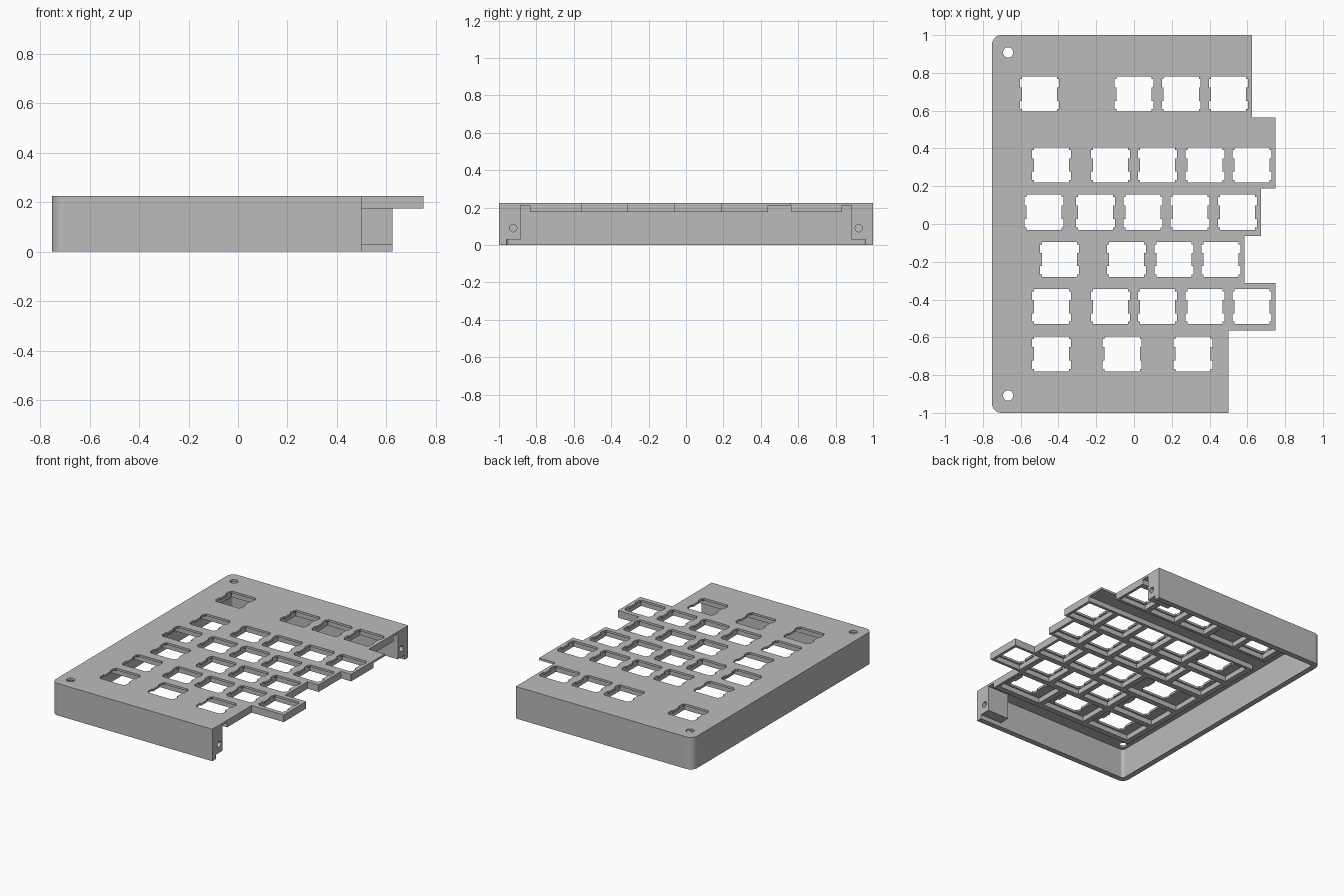
import bpy, bmesh
from math import pi, cos, sin

if "Cube" in bpy.data.objects:
    bpy.data.objects.remove(bpy.data.objects["Cube"], do_unlink=True)

# One plain grey for the whole case
GREY = (0.5, 0.5, 0.5, 1)
grey = bpy.data.materials.new("case_grey")
grey.use_nodes = True
grey.diffuse_color = GREY
grey.node_tree.nodes["Principled BSDF"].inputs["Base Color"].default_value = GREY

# Main dimensions
LEFT, END, WALL = -0.752, 1.0, 0.04
RIB_Z, PLATE_Z, TOP = 0.175, 0.21, 0.225
GRID_LEFT, PITCH, RIB = -0.625, 0.25, 0.02
FRONT_X, BACK_X = 0.5, 0.625

# Key rows, back to front: y centre, key centre line splits, blank cell indices
ROWS = [
    (0.6875, [-0.375, -0.125, 0.125, 0.375, 0.625], [1]),
    (0.3125, [-0.25, 0, 0.25, 0.5, 0.75], []),
    (0.0625, [-0.328, -0.078, 0.172, 0.422, 0.672], []),
    (-0.1875, [-0.164, 0.086, 0.336, 0.586], []),
    (-0.4375, [-0.25, 0, 0.25, 0.5, 0.75], []),
    (-0.6875, [-0.25, 0.125, 0.5], []),
]


def rect(x0, x1, y0, y1):
    return [(x0, y0), (x1, y0), (x1, y1), (x0, y1)]


def arc(cx, cy, r, start, end, n):
    return [(cx + r * cos(start + (end - start) * i / n),
             cy + r * sin(start + (end - start) * i / n)) for i in range(n + 1)]


def circle(cx, cy, r):
    return arc(cx, cy, r, 0, 2 * pi, 24)[:-1]


def extrude(name, loops, low, high, along_x=False):
    """Fill nested outlines (inner ones are holes) and extrude them to a solid."""
    curve = bpy.data.curves.new(name, 'CURVE')
    curve.dimensions = '2D'
    curve.fill_mode = 'BOTH'
    curve.extrude = (high - low) / 2
    for loop in loops:
        spline = curve.splines.new('POLY')
        spline.points.add(len(loop) - 1)
        for point, (x, y) in zip(spline.points, loop):
            point.co = (x, y, 0, 1)
        spline.use_cyclic_u = True
    helper = bpy.data.objects.new(name + "_profile", curve)
    bpy.context.collection.objects.link(helper)
    graph = bpy.context.evaluated_depsgraph_get()
    mesh = bpy.data.meshes.new_from_object(helper.evaluated_get(graph))
    bpy.data.objects.remove(helper, do_unlink=True)

    bm = bmesh.new()
    bm.from_mesh(mesh)
    bmesh.ops.remove_doubles(bm, verts=bm.verts, dist=0.0002)
    bmesh.ops.recalc_face_normals(bm, faces=bm.faces)
    for face in bm.faces:
        face.smooth = False
    bm.to_mesh(mesh)
    bm.free()

    mesh.materials.clear()
    mesh.materials.append(grey)
    obj = bpy.data.objects.new(name, mesh)
    bpy.context.collection.objects.link(obj)
    mid = (low + high) / 2
    if along_x:
        obj.rotation_euler = (pi / 2, 0, pi / 2)
        obj.location.x = mid
    else:
        obj.location.z = mid
    return obj


def switch_hole(cx, cy):
    """Square cutout with two clip notches on each side."""
    h, notch, y0, y1 = 0.093, 0.103, 0.035, 0.08
    side = [(h, -h), (h, -y1), (notch, -y1), (notch, -y0), (h, -y0),
            (h, y0), (notch, y0), (notch, y1), (h, y1), (h, h)]
    return [(cx + x, cy + y) for x, y in side] + [(cx - x, cy - y) for x, y in side]


# Sort every row into cells, key cutouts and rib pockets
half = PITCH / 2
holes, pockets = [], []
for cy, splits, blanks in ROWS:
    row_pockets = []
    for i, (x0, x1) in enumerate(zip([GRID_LEFT] + splits, splits)):
        row_pockets.append(rect(x0 + RIB, x1 - RIB, cy - half + RIB, cy + half - RIB))
        if i not in blanks:
            holes.append(switch_hole((x0 + x1) / 2, cy))
    pockets.append(row_pockets)


def staircase(rows):
    """Stepped right edge, running from the front row to the back row."""
    points = []
    for cy, splits, _ in reversed(rows):
        points += [(splits[-1], cy - half), (splits[-1], cy + half)]
    return points


def left_corners(inset, radius):
    """Rounded left end: back corner first, then the front corner."""
    x, y = LEFT + inset + radius, END - inset - radius
    return (arc(x, y, radius, pi / 2, pi, 8)
            + arc(x, -y, radius, pi, 1.5 * pi, 8))


# Top plate: stepped edge, switch cutouts and corner screw holes
number_edge = ROWS[1][1][-1]
fn_front = ROWS[0][0] - half
outline = (left_corners(0, 0.05) + [(FRONT_X, -END)] + staircase(ROWS[1:])[1:-1]
           + [(number_edge, fn_front), (BACK_X, fn_front), (BACK_X, END)])
screws = [circle(-0.667, s * 0.908, 0.027) for s in (-1, 1)]
extrude("top_plate", [outline] + holes + screws, PLATE_Z, TOP)

# Ribs under the plate: the main key block and the separate back row
x_out, y_out = GRID_LEFT - RIB, 0.834
steps = staircase(ROWS[1:])
main = ([(x_out, -y_out), (steps[0][0], -y_out)] + steps[1:]
        + [(x_out, steps[-1][1])])
extrude("key_ribs", [main] + sum(pockets[1:], []), RIB_Z, PLATE_Z)
extrude("back_row_ribs", [rect(x_out, BACK_X, fn_front, y_out)] + pockets[0],
        RIB_Z, PLATE_Z)

# Outer wall: a U open on the right
outer = [(BACK_X, END)] + left_corners(0, 0.05) + [(FRONT_X, -END)]
inner = [(BACK_X, END - WALL)] + left_corners(WALL, 0.02) + [(FRONT_X, WALL - END)]
extrude("outer_wall", [outer + inner[::-1]], 0, PLATE_Z)

# Joining blocks with a screw bore at the open ends of the wall
for name, s, x_end in (("front", -1, FRONT_X), ("back", 1, BACK_X)):
    y0, y1 = sorted((s * 0.885, s * (END - WALL)))
    extrude(name + "_joint_block",
            [rect(y0, y1, 0.03, PLATE_Z), circle(s * 0.924, 0.09, 0.02)],
            x_end - 0.17, x_end, along_x=True)
